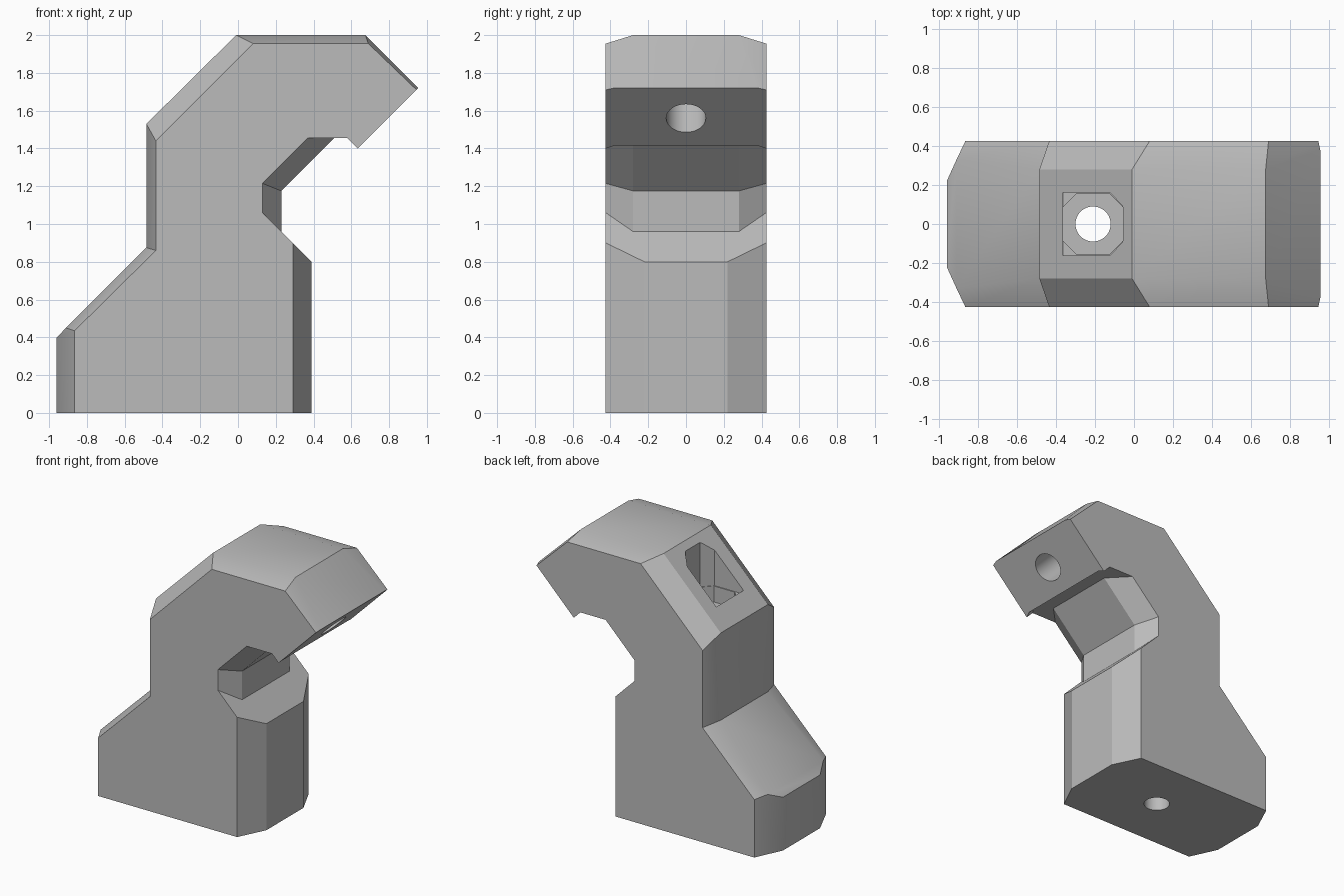
import bpy, bmesh, math
from mathutils import Vector, Matrix

cube = bpy.data.objects.get("Cube")
if cube:
    bpy.data.objects.remove(cube, do_unlink=True)

mat = bpy.data.materials.new("plain grey")
mat.use_nodes = True
GREY = (0.5, 0.5, 0.5, 1)
mat.diffuse_color = GREY
mat.node_tree.nodes["Principled BSDF"].inputs["Base Color"].default_value = GREY

HALF = 0.425   # half thickness of the bracket
B, N, T = 0.22, 0.28, 0.38   # half widths left by the base, neck and tip chamfers


def make(name, bm):
    bmesh.ops.remove_doubles(bm, verts=bm.verts, dist=1e-5)
    bmesh.ops.recalc_face_normals(bm, faces=bm.faces)
    mesh = bpy.data.meshes.new(name)
    bm.to_mesh(mesh)
    bm.free()
    mesh.materials.append(mat)
    obj = bpy.data.objects.new(name, mesh)
    bpy.context.collection.objects.link(obj)
    return obj


def prism(name, points, z0, z1):
    bm = bmesh.new()
    face = bm.faces.new([bm.verts.new((x, y, z0)) for x, y in points])
    new = bmesh.ops.extrude_face_region(bm, geom=[face])["geom"]
    bmesh.ops.translate(bm, vec=(0, 0, z1 - z0),
                        verts=[v for v in new if isinstance(v, bmesh.types.BMVert)])
    return make(name, bm)


def cylinder(name, radius, start, end):
    a, b = Vector(start), Vector(end)
    bm = bmesh.new()
    bmesh.ops.create_cone(bm, cap_ends=True, segments=48, radius1=radius, radius2=radius,
                          depth=(b - a).length)
    turn = (b - a).to_track_quat("Z", "Y").to_matrix().to_4x4()
    bm.transform(Matrix.Translation((a + b) / 2) @ turn)
    return make(name, bm)


# Bracket outline: middle x, z, chamfer half width, then matching side face x, z
outline = [
    (-.96, 0, B, -.865, 0), (-.96, .40, B, -.865, .435), (-.91, .45, .33, -.865, .435),
    (-.485, .875, N, -.435, .86), (-.485, 1.53, N, -.435, 1.44),
    (-.01, 2, N, .08, 1.955), (.675, 2, N, .69, 1.955),
    (.955, 1.72, T, .945, 1.71), (.65, 1.415, T, .635, 1.40),
    (.61, 1.455, T, .58, 1.455), (.51, 1.455, N, .37, 1.455),
    (.23, 1.175, N, .13, 1.215), (.23, .96, N, .13, 1.06),
    (.39, .80, B, .29, .90), (.39, 0, B, .29, 0)]

bm = bmesh.new()
rings = [[bm.verts.new((p[3], -HALF, p[4])) for p in outline],
         [bm.verts.new((p[0], -p[2], p[1])) for p in outline],
         [bm.verts.new((p[0], p[2], p[1])) for p in outline],
         [bm.verts.new((p[3], HALF, p[4])) for p in outline]]
for near, far in zip(rings, rings[1:]):
    for i in range(len(outline)):
        j = (i + 1) % len(outline)
        if i < len(outline) - 1:
            bm.faces.new((near[i], near[j], far[j], far[i]))
# Flat underside and the two side faces
bm.faces.new([r[0] for r in rings] + [r[-1] for r in reversed(rings)])
bmesh.ops.remove_doubles(bm, verts=bm.verts, dist=1e-5)
for s in (-1, 1):
    rim = [e for e in bm.edges if e.is_boundary and all(v.co.y * s > HALF - .01 for v in e.verts)]
    bmesh.ops.edgeloop_fill(bm, edges=rim)
bracket = make("bracket", bm)

# Bolt hole, nut pocket with its square mouth, and the angled blind hole in the head
CX, P, C = -.21, .155, .07
octagon = [(CX + sx * a, sy * b) for sx, sy, a, b in (
    (1, 1, P, P - C), (1, 1, P - C, P), (-1, 1, P - C, P), (-1, 1, P, P - C),
    (-1, -1, P, P - C), (-1, -1, P - C, P), (1, -1, P - C, P), (1, -1, P, P - C))]
mouth = [(-.365, -.162), (-.125, -.162), (-.06, -.095), (-.06, .095), (-.125, .162), (-.365, .162)]
axis = Vector((-1, 0, 1)).normalized()
entry = Vector((.795, 0, 1.56))
cutters = [
    cylinder("bolt_hole_cutter", .09, (CX, 0, -.1), (CX, 0, 2.2)),
    prism("nut_pocket_cutter", octagon, 1.5, 2.2),
    prism("pocket_mouth_cutter", mouth, 1.62, 2.2),
    cylinder("head_hole_cutter", .105, entry - axis * .1, entry + axis * .35)]
for c in cutters:
    mod = bracket.modifiers.new(c.name, "BOOLEAN")
    mod.operation = "DIFFERENCE"
    mod.solver = "EXACT"
    mod.object = c
    c.hide_render = True

# Bake the cuts, then remove the cutters
bpy.context.view_layer.update()
cut = bpy.data.meshes.new_from_object(bracket.evaluated_get(bpy.context.evaluated_depsgraph_get()))
bracket.modifiers.clear()
bracket.data = cut
for c in cutters:
    bpy.data.objects.remove(c, do_unlink=True)

bpy.ops.object.select_all(action="DESELECT")
bracket.select_set(True)
bpy.context.view_layer.objects.active = bracket
bpy.ops.object.shade_smooth_by_angle(angle=math.radians(25))
